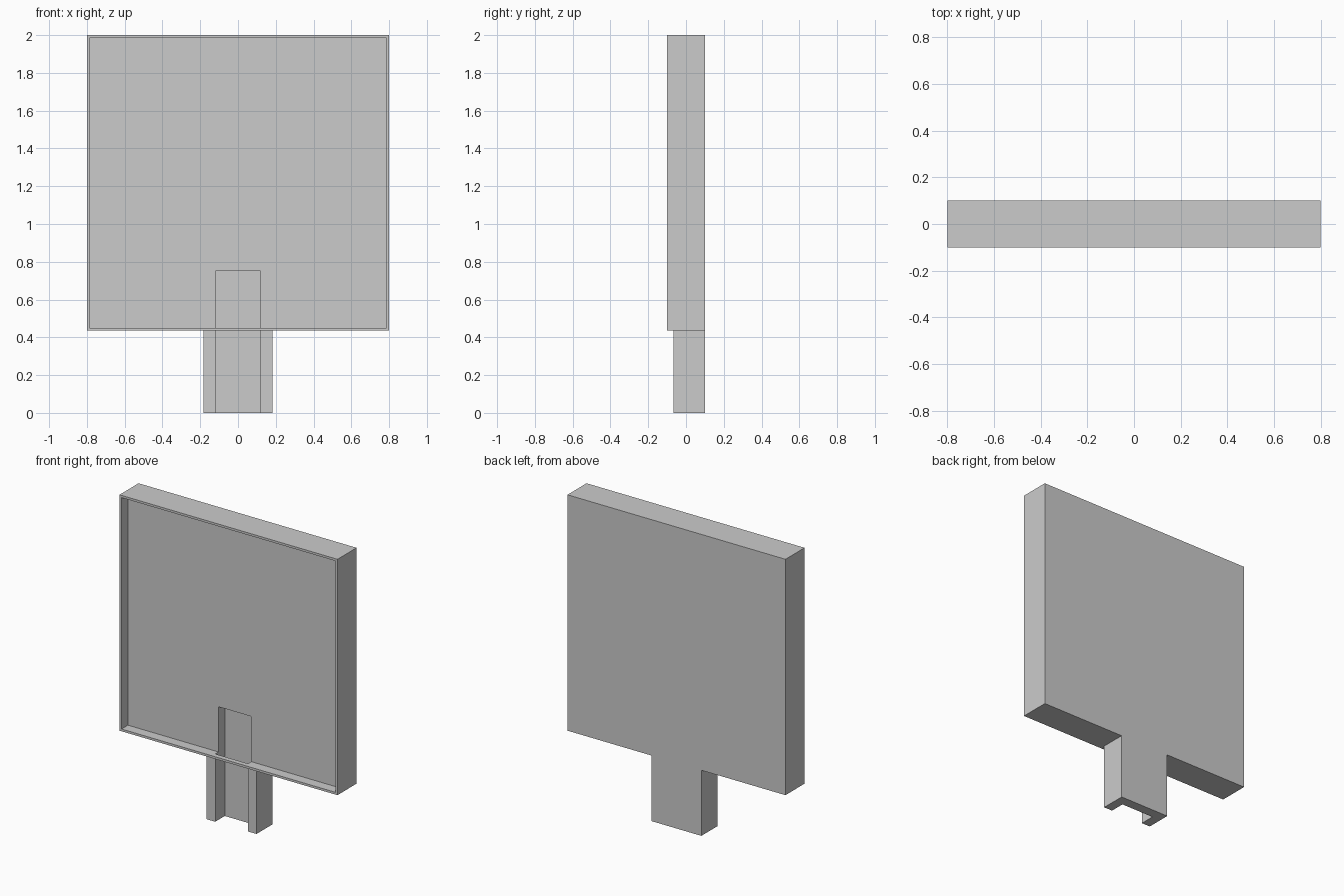
import bpy

default_cube = bpy.data.objects.get("Cube")
if default_cube:
    bpy.data.objects.remove(default_cube, do_unlink=True)

# Single grey finish
grey = bpy.data.materials.new("plain_grey")
grey.use_nodes = True
colour = (0.6, 0.6, 0.6, 1.0)
grey.diffuse_color = colour
grey.node_tree.nodes["Principled BSDF"].inputs["Base Color"].default_value = colour


def box(name, x, y, z):
    """Box spanning -x..x and the given y and z ranges."""
    bpy.ops.mesh.primitive_cube_add(
        size=1, location=(0, sum(y) / 2, sum(z) / 2))
    ob = bpy.context.object
    ob.name = name
    ob.scale = (2 * x, y[1] - y[0], z[1] - z[0])
    bpy.ops.object.transform_apply(location=True, rotation=False, scale=True)
    ob.data.materials.append(grey)
    return ob


def combine(target, tool, operation):
    """Apply a boolean and discard the tool."""
    tool.hide_render = True
    mod = target.modifiers.new(operation.title(), 'BOOLEAN')
    mod.operation = operation
    mod.solver = 'EXACT'
    mod.object = tool
    bpy.ops.object.select_all(action='DESELECT')
    target.select_set(True)
    bpy.context.view_layer.objects.active = target
    bpy.ops.object.modifier_apply(modifier=mod.name)
    bpy.data.objects.remove(tool, do_unlink=True)


BACK, FRONT = 0.1, -0.1
STEM_FRONT, RECESS_FLOOR, GROOVE_FLOOR = -0.067, -0.033, 0.033
PANEL_BOTTOM, TOP, RIM = 0.435, 2.0, 0.015

# Square panel with a shallow tray behind a thin rim
panel = box("panel_with_stem", 0.8, (FRONT, BACK), (PANEL_BOTTOM, TOP))
recess = box("recess_cutter", 0.8 - RIM, (FRONT - 0.1, RECESS_FLOOR),
             (PANEL_BOTTOM + RIM, TOP - RIM))
combine(panel, recess, 'DIFFERENCE')

# Stem, flush with the back of the panel
stem = box("stem", 0.183, (STEM_FRONT, BACK), (0, PANEL_BOTTOM + RIM / 2))
combine(panel, stem, 'UNION')

# Groove up the stem, passing behind the rim into the tray
groove = box("groove_cutter", 0.12, (STEM_FRONT, GROOVE_FLOOR), (-0.1, 0.75))
combine(panel, groove, 'DIFFERENCE')
